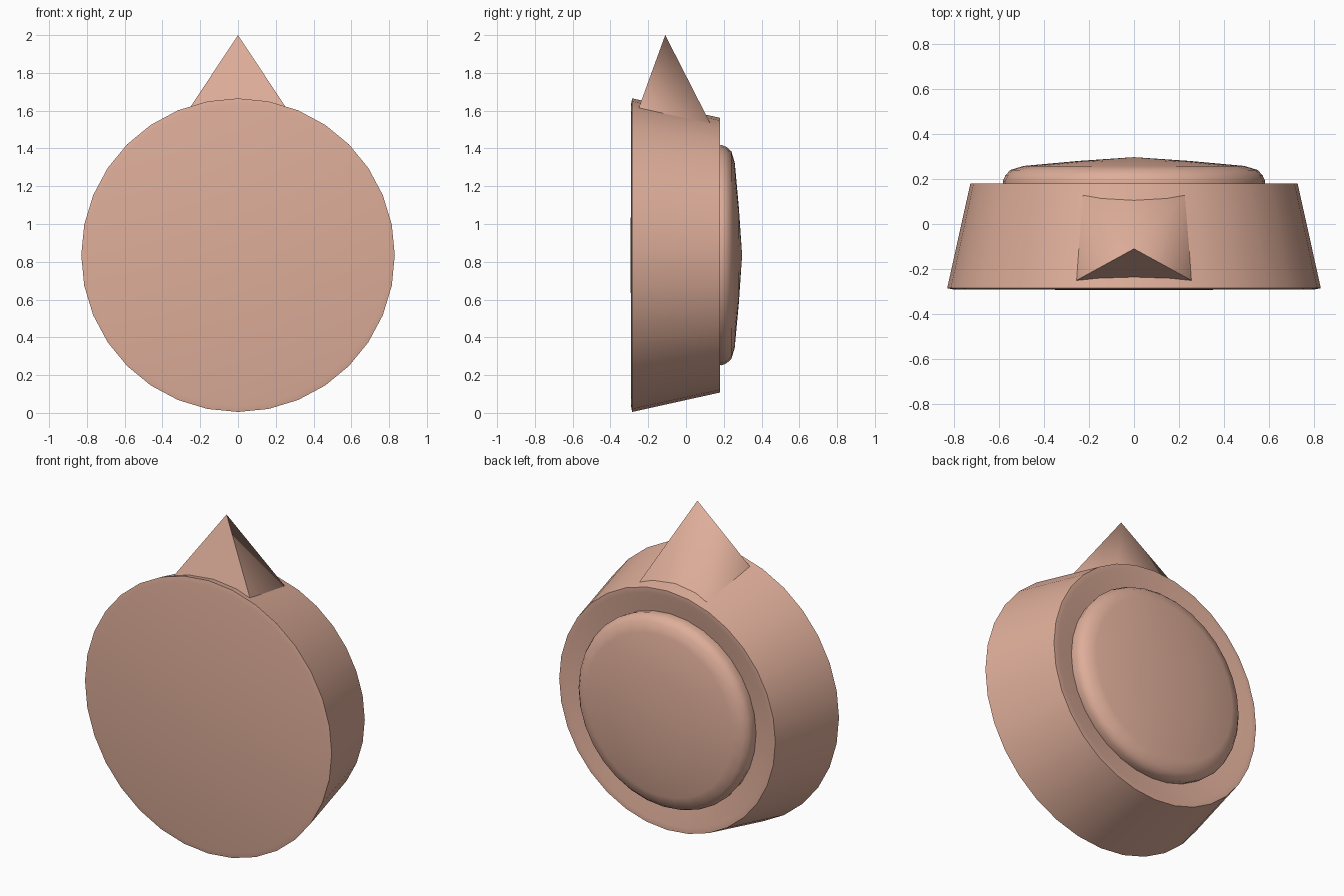
import bpy, bmesh, math

if "Cube" in bpy.data.objects:
    bpy.data.objects.remove(bpy.data.objects["Cube"])

CZ = 0.835      # height of the round body's axis
SEG = 32

mat = bpy.data.materials.new("salmon")
mat.diffuse_color = (0.73, 0.42, 0.32, 1)
mat.use_nodes = True
mat.node_tree.nodes["Principled BSDF"].inputs["Base Color"].default_value = mat.diffuse_color


def finish(name, bm, angle):
    bmesh.ops.recalc_face_normals(bm, faces=bm.faces)
    me = bpy.data.meshes.new(name)
    bm.to_mesh(me)
    bm.free()
    me.materials.append(mat)
    ob = bpy.data.objects.new(name, me)
    bpy.context.collection.objects.link(ob)
    bpy.ops.object.select_all(action='DESELECT')
    ob.select_set(True)
    bpy.context.view_layer.objects.active = ob
    bpy.ops.object.shade_smooth_by_angle(angle=math.radians(angle))
    return ob


def lathe(name, profile, angle=40):
    """Spin (radius, y) points around the y axis at height CZ."""
    bm = bmesh.new()
    rings = []
    for r, y in profile:
        n = 1 if r == 0 else SEG
        rings.append([bm.verts.new((r * math.sin(2 * math.pi * i / SEG), y,
                                    CZ + r * math.cos(2 * math.pi * i / SEG)))
                      for i in range(n)])
    for a, b in zip(rings, rings[1:]):
        for i in range(SEG):
            j = (i + 1) % SEG
            loop = [a[i % len(a)], a[j % len(a)], b[j % len(b)], b[i % len(b)]]
            bm.faces.new(list(dict.fromkeys(loop)))
    return finish(name, bm, angle)


# Tapered round body: flat front, shallow dished rim at the back
lathe("body", [(0, -0.293), (0.80, -0.291), (0.83, -0.285), (0.727, 0.18),
               (0.695, 0.18), (0.60, 0.15), (0, 0.15)])

# Domed button on the back
lathe("back_dome", [(0, 0.14), (0.575, 0.14), (0.583, 0.19), (0.572, 0.215),
                    (0.55, 0.24), (0.49, 0.258), (0.25, 0.28), (0, 0.297)], 50)

# Four-sided spike on top, its corners resting on the body
bm = bmesh.new()
tip = bm.verts.new((0, -0.11, 2.0))
base = [bm.verts.new(p) for p in ((-0.255, -0.25, 1.615), (0.255, -0.25, 1.615),
                                  (0.228, 0.13, 1.53), (-0.228, 0.13, 1.53))]
for i in range(4):
    bm.faces.new((base[i], base[(i + 1) % 4], tip))
bm.faces.new(base)
finish("top_spike", bm, 89)
